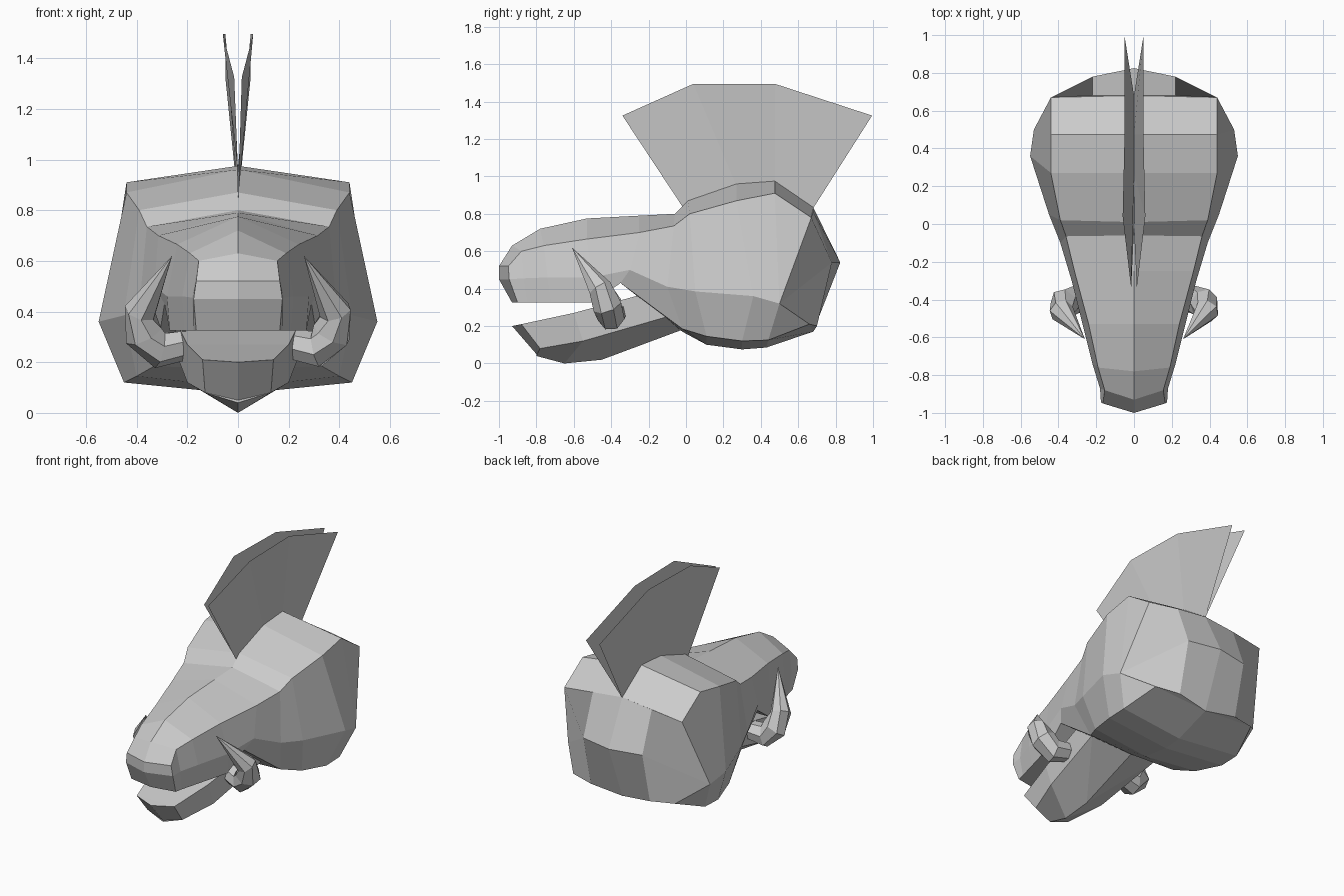
import bpy
import bmesh
from math import cos, sin, tau
from mathutils import Vector

default_cube = bpy.data.objects.get("Cube")
if default_cube:
    bpy.data.objects.remove(default_cube, do_unlink=True)


def make_material(name, colour):
    material = bpy.data.materials.new(name)
    material.use_nodes = True
    material.diffuse_color = colour
    material.node_tree.nodes["Principled BSDF"].inputs["Base Color"].default_value = colour
    return material


grey = make_material("plain grey", (0.6, 0.6, 0.6, 1))


def finish(name, bm, mirrored=False, closed=True):
    """Mirror the half mesh if asked, clean it up and link it as an object."""
    if mirrored:
        geometry = bm.verts[:] + bm.edges[:] + bm.faces[:]
        bmesh.ops.mirror(bm, geom=geometry, axis='X', merge_dist=0.0005)
    if closed:
        bmesh.ops.remove_doubles(bm, verts=bm.verts[:], dist=0.0005)
        bmesh.ops.recalc_face_normals(bm, faces=bm.faces[:])
    mesh = bpy.data.meshes.new(name)
    bm.to_mesh(mesh)
    bm.free()
    mesh.materials.append(grey)
    obj = bpy.data.objects.new(name, mesh)
    bpy.context.scene.collection.objects.link(obj)
    return obj


def skin(name, rails):
    """Skin neighbouring lengthwise rails into a half shell, then mirror it."""
    bm = bmesh.new()
    cache = {}

    def vertex(point):
        if point not in cache:
            cache[point] = bm.verts.new(point)
        return cache[point]

    for upper, lower in zip(rails, rails[1:]):
        for i in range(len(upper) - 1):
            corners = (upper[i], upper[i + 1], lower[i + 1], lower[i])
            unique = list(dict.fromkeys(vertex(p) for p in corners))
            if len(unique) > 2:
                bm.faces.new(unique)
    return finish(name, bm, mirrored=True)


def middle(*profile):
    """Turn a side profile of (y, z) pairs into points on the centre plane."""
    return [(0, y, z) for y, z in profile]


# Skull and snout: five rails running from the nose to the back of the head
ridge = middle((-1, .52), (-1, .52), (-.93, .63), (-.78, .72), (-.53, .775),
               (-.25, .79), (-.06, .8), (.01, .87), (.27, .96), (.475, .975),
               (.68, .835), (.68, .835), (.68, .835))
brow = [(0, -1, .52), (.165, -.95, .52), (.155, -.88, .6), (.19, -.76, .63),
        (.24, -.53, .665), (.315, -.25, .7), (.36, -.065, .735), (.39, .02, .8),
        (.44, .27, .87), (.44, .475, .91), (.44, .67, .78), (.22, .68, .81),
        (0, .68, .835)]
cheek = [(0, -1, .45), (.175, -.945, .45), (.18, -.87, .455), (.22, -.74, .46),
         (.28, -.5, .46), (.33, -.3, .5), (.39, -.1, .41), (.45, .05, .385),
         (.55, .36, .36), (.53, .5, .32), (.53, .5, .32), (.22, .78, .54),
         (0, .825, .54)]
lip = [(0, -.93, .325), (.165, -.9, .325), (.175, -.85, .325), (.21, -.72, .325),
       (.27, -.5, .325), (.29, -.35, .43), (.33, -.02, .185), (.4, .11, .145),
       (.45, .3, .12), (.45, .44, .125), (.38, .66, .21), (.22, .7, .2),
       (0, .68, .17)]
underside = middle((-.93, .325), (-.93, .325), (-.85, .325), (-.72, .325),
                   (-.5, .325), (-.35, .43), (-.02, .17), (.11, .1),
                   (.3, .075), (.43, .085), (.68, .17), (.68, .17), (.68, .17))
skin("head", [ridge, brow, cheek, lip, underside])

# Lower jaw: tongue line, rim, chin edge and keel
tongue = middle((-.93, .2), (-.88, .21), (-.6, .27), (-.23, .36), (0, .32), (.02, .3))
rim = [(0, -.93, .2), (.14, -.88, .21), (.2, -.6, .27), (.25, -.23, .37),
       (.25, 0, .33), (0, .02, .3)]
chin = [(0, -.8, .05), (.13, -.78, .08), (.2, -.55, .12), (.25, -.1, .25),
        (.25, 0, .25), (0, .02, .22)]
keel = middle((-.8, .05), (-.8, .04), (-.65, 0), (-.45, .02), (-.02, .18), (.02, .2))
skin("lower_jaw", [tongue, rim, chin, keel])


def tusk(name, side, sides=7):
    """Sweep a tapering ring along a short bent path that ends in a point."""
    path = [Vector((side * x, y, z)) for x, y, z in
            [(.2, -.38, .27), (.31, -.4, .25), (.37, -.42, .31), (.385, -.46, .4),
             (.26, -.61, .62)]]
    radii = [.06, .075, .08, .065]
    bm = bmesh.new()
    rings = []
    for i, radius in enumerate(radii):
        direction = path[i + 1] - path[max(i - 1, 0)]
        across = direction.cross(Vector((0, 1, 0))).normalized()
        along = across.cross(direction).normalized()
        rings.append([bm.verts.new(path[i] + radius * (cos(k * tau / sides) * across
                                                       + sin(k * tau / sides) * along))
                      for k in range(sides)])
    tip = bm.verts.new(path[-1])
    bm.faces.new(rings[0])
    for k in range(sides):
        n = (k + 1) % sides
        for a, b in zip(rings, rings[1:]):
            bm.faces.new((a[k], a[n], b[n], b[k]))
        bm.faces.new((rings[-1][k], rings[-1][n], tip))
    return finish(name, bm)


tusk("left_tusk", 1)
tusk("right_tusk", -1)

# Mane: two thin sheets rising from the ridge and leaning apart
mane_root = middle((-.02, .84), (.27, .95), (.475, .97), (.68, .83))
mane_crest = [(.015, -.34, 1.325), (.06, .04, 1.495), (.05, .475, 1.495),
              (.05, .995, 1.325)]
for label, side in (("left", 1), ("right", -1)):
    bm = bmesh.new()
    low = [bm.verts.new(p) for p in mane_root]
    high = [bm.verts.new((side * x, y, z)) for x, y, z in mane_crest]
    for i in range(len(low) - 1):
        quad = (low[i], low[i + 1], high[i + 1], high[i])
        bm.faces.new(quad if side > 0 else quad[::-1])
    finish(label + "_mane_sheet", bm, closed=False)
